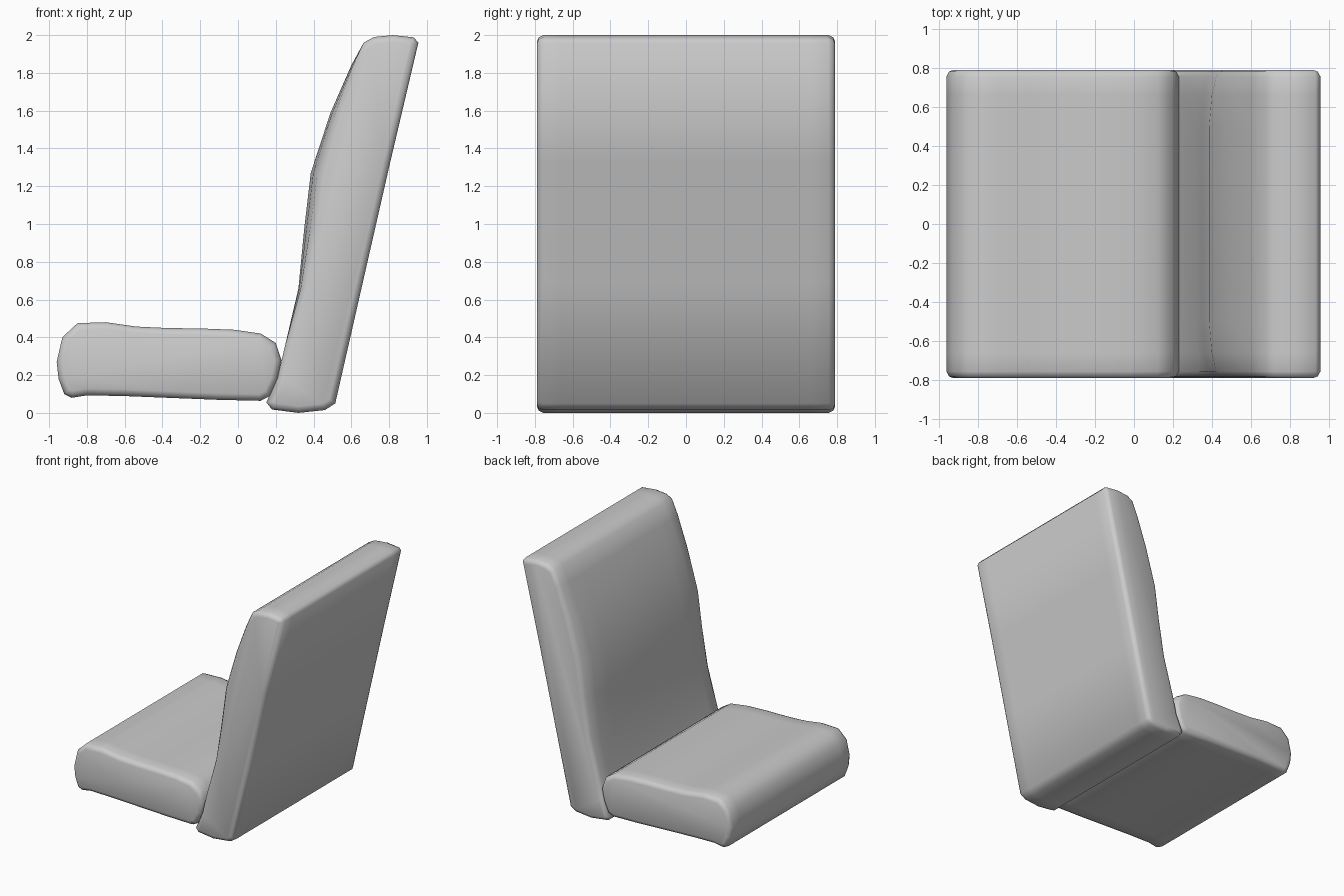
import bpy, bmesh, math
from mathutils import Vector

if "Cube" in bpy.data.objects:
    bpy.data.objects.remove(bpy.data.objects["Cube"])

# Cross-section rings: y, inset of the outline, amount the front face is held back
HALF = [(0.79, 0.035, 1.0), (0.78, 0.012, 1.0), (0.755, 0.0, 0.8),
        (0.66, 0.0, 0.3), (0.5, 0.0, 0.0)]
RINGS = [(-y, i, w) for y, i, w in HALF] + HALF[::-1]


def inset_outline(pts, d):
    """Move a clockwise-or-not outline inward by d."""
    n = len(pts)
    area = sum(pts[i - 1].x * pts[i].y - pts[i].x * pts[i - 1].y for i in range(n))
    s = 1 if area > 0 else -1
    out = []
    for i, p in enumerate(pts):
        a = (p - pts[i - 1]).normalized()
        b = (pts[(i + 1) % n] - p).normalized()
        na, nb = Vector((-a.y, a.x)) * s, Vector((-b.y, b.x)) * s
        m = (na + nb).normalized()
        out.append(p + m * d / max(m.dot(na), 0.5))
    return out


def cushion(name, profile, crown=None):
    """Loft a side profile (x, z) across y with rounded rims."""
    pts = [Vector(p) for p in profile]
    bm = bmesh.new()
    loops = []
    for y, d, w in RINGS:
        loop = []
        for src, p in zip(pts, inset_outline(pts, d)):
            dx = crown(src.x, src.y) * w if crown else 0
            loop.append(bm.verts.new((p.x + dx, y, p.y)))
        loops.append(loop)
    n = len(pts)
    for a, b in zip(loops, loops[1:]):
        for i in range(n):
            j = (i + 1) % n
            bm.faces.new((a[i], a[j], b[j], b[i]))
    bm.faces.new(loops[0])
    bm.faces.new(loops[-1][::-1])
    bmesh.ops.recalc_face_normals(bm, faces=bm.faces)
    mesh = bpy.data.meshes.new(name)
    bm.to_mesh(mesh)
    bm.free()
    ob = bpy.data.objects.new(name, mesh)
    bpy.context.collection.objects.link(ob)
    bpy.ops.object.select_all(action='DESELECT')
    ob.select_set(True)
    bpy.context.view_layer.objects.active = ob
    bpy.ops.object.shade_smooth_by_angle(angle=math.radians(60))
    return ob


# Seat cushion
cushion("seat_cushion", [
    (-0.96, 0.27), (-0.93, 0.40), (-0.85, 0.475), (-0.70, 0.48), (-0.54, 0.457),
    (-0.37, 0.449), (-0.20, 0.447), (-0.02, 0.44), (0.12, 0.42), (0.20, 0.37),
    (0.23, 0.28), (0.21, 0.18), (0.17, 0.09), (0.12, 0.064), (-0.10, 0.069),
    (-0.35, 0.079), (-0.60, 0.089), (-0.80, 0.093), (-0.88, 0.08),
    (-0.92, 0.10), (-0.95, 0.18)])


# Backrest, its front face crowned towards the middle
def back_crown(x, z):
    front = x < 0.28 + 0.23 * z and 0.5 < z < 1.95
    return 0.045 * math.sin(math.pi * (z - 0.5) / 1.45) if front else 0


cushion("backrest", [
    (0.15, 0.055), (0.18, 0.018), (0.32, 0.0), (0.46, 0.015), (0.515, 0.05),
    (0.66, 0.687), (0.805, 1.323), (0.955, 1.96), (0.93, 1.988), (0.82, 2.0),
    (0.72, 1.99), (0.665, 1.96), (0.60, 1.84), (0.49, 1.59), (0.385, 1.27),
    (0.35, 0.97), (0.32, 0.66), (0.25, 0.36), (0.21, 0.19)], back_crown)
